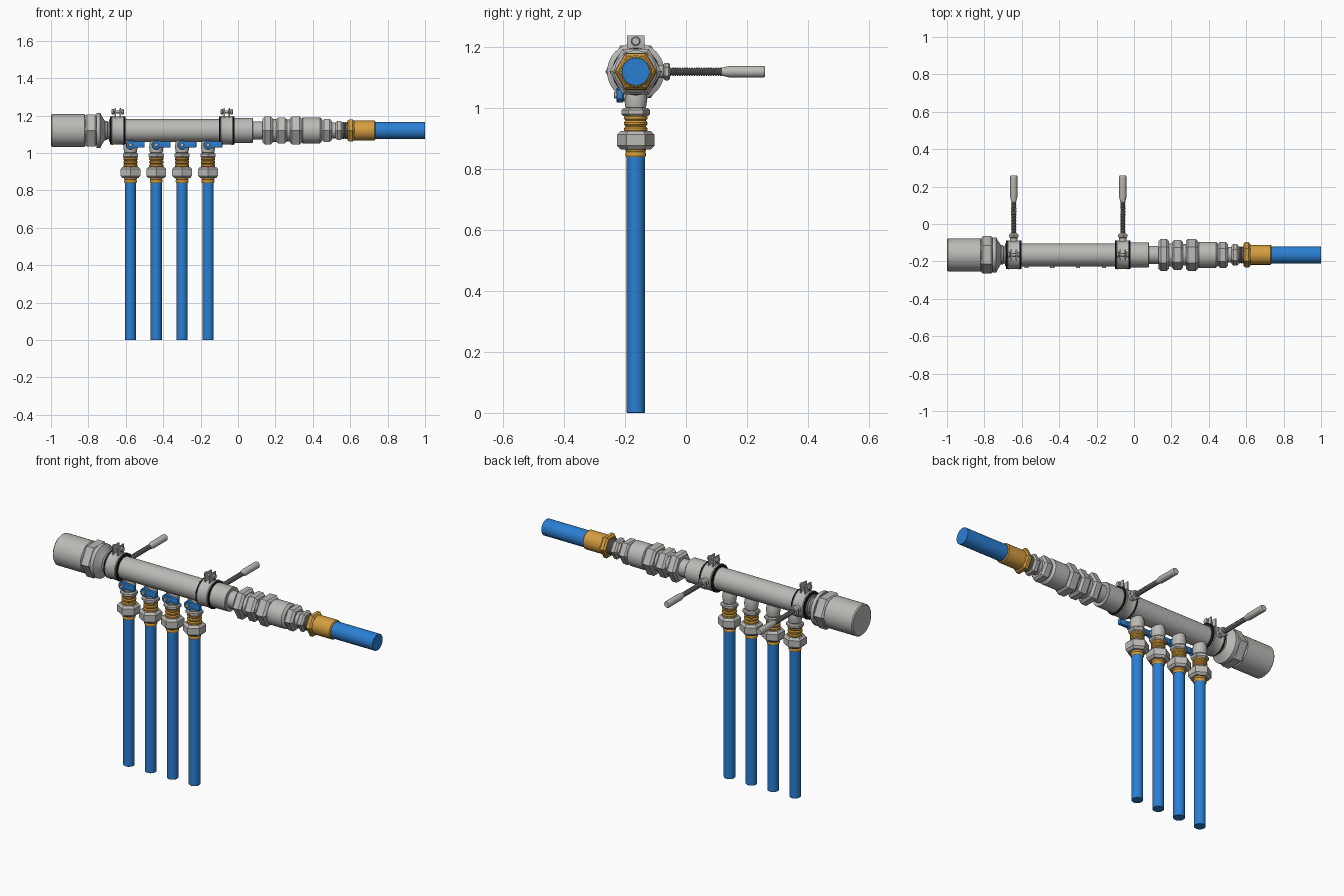
import bpy, bmesh, math
from mathutils import Vector

if "Cube" in bpy.data.objects:
    bpy.data.objects.remove(bpy.data.objects["Cube"])

AY, AZ = -0.165, 1.12            # manifold centreline


def material(name, rgb):
    m = bpy.data.materials.new(name)
    m.diffuse_color = (*rgb, 1)
    m.use_nodes = True
    m.node_tree.nodes["Principled BSDF"].inputs["Base Color"].default_value = m.diffuse_color
    return m


STEEL = material("light_grey_steel", (0.50, 0.49, 0.465))
BLUE = material("blue_plastic", (0.024, 0.212, 0.65))
BRASS = material("brass", (0.66, 0.34, 0.05))
BLACK = material("black_rubber", (0.012, 0.014, 0.018))
THREAD = material("dark_thread_steel", (0.25, 0.25, 0.24))

# axis direction plus the two radial directions
X, Y, Z = Vector((1, 0, 0)), Vector((0, 1, 0)), Vector((0, 0, 1))
FRAMES = {"x": (X, Y, Z), "y": (Y, Z, X), "z": (Z, Y, X)}


def finish(bm, name, mat):
    bmesh.ops.recalc_face_normals(bm, faces=bm.faces)
    me = bpy.data.meshes.new(name)
    bm.to_mesh(me)
    bm.free()
    me.materials.append(mat)
    ob = bpy.data.objects.new(name, me)
    bpy.context.collection.objects.link(ob)
    bpy.ops.object.select_all(action="DESELECT")
    ob.select_set(True)
    bpy.context.view_layer.objects.active = ob
    bpy.ops.object.shade_smooth_by_angle(angle=math.radians(30))
    return ob


def turned(name, profile, axis, origin, mat, sides=40):
    """Sweep (distance, radius) points round an axis, with capped ends."""
    d, u, v = FRAMES[axis]
    bm = bmesh.new()
    rings = []
    for t, r in profile:
        rings.append([bm.verts.new(Vector(origin) + d * t
                      + u * (r * math.cos(2 * math.pi * i / sides))
                      + v * (r * math.sin(2 * math.pi * i / sides)))
                      for i in range(sides)])
    for a, b in zip(rings, rings[1:]):
        for i in range(sides):
            j = (i + 1) % sides
            bm.faces.new((a[i], a[j], b[j], b[i]))
    bm.faces.new(rings[0])
    bm.faces.new(rings[-1])
    return finish(bm, name, mat)


def rod(name, a, b, r, axis, origin, mat, c=0.003, sides=40):
    return turned(name, [(a, r - c), (a + c, r), (b - c, r), (b, r - c)],
                  axis, origin, mat, sides)


def hexnut(name, a, b, r, axis, origin, mat):
    return rod(name, a, b, r, axis, origin, mat, min(0.012, (b - a) / 4), 6)


def ribbed(name, a, b, r, depth, n, axis, origin, mat, sides=24):
    s = (b - a) / n
    pts = []
    for i in range(n):
        t = a + i * s
        pts += [(t, r - depth), (t + s * 0.3, r), (t + s * 0.7, r)]
    return turned(name, pts + [(b, r - depth)], axis, origin, mat, sides)


def box(name, centre, size, mat, bevel=0.003):
    bm = bmesh.new()
    bmesh.ops.create_cube(bm, size=1)
    for v in bm.verts:
        v.co = Vector(centre) + Vector([c * s for c, s in zip(v.co, size)])
    bmesh.ops.bevel(bm, geom=bm.edges[:], offset=bevel, segments=2,
                    affect="EDGES", profile=0.5)
    return finish(bm, name, mat)


# Horizontal run, left to right
O = (0, AY, AZ)
rod("end_cap", -1.0, -0.815, 0.088, "x", O, STEEL, 0.006)
hexnut("end_cap_hex", -0.82, -0.752, 0.1, "x", O, STEEL)
turned("end_flange", [(-0.757, 0.094), (-0.737, 0.094), (-0.727, 0.075),
                      (-0.712, 0.052)], "x", O, STEEL)
ribbed("end_neck", -0.715, -0.675, 0.052, 0.008, 2, "x", O, STEEL, 40)
rod("manifold_tube", -0.69, 0.0, 0.061, "x", O, STEEL)
rod("outlet_collar", -0.03, 0.08, 0.067, "x", O, STEEL)
rod("outlet_neck", 0.07, 0.14, 0.048, "x", O, STEEL)
hexnut("union_hex_a", 0.132, 0.187, 0.086, "x", O, STEEL)
rod("union_spacer_a", 0.18, 0.21, 0.062, "x", O, STEEL)
hexnut("union_hex_b", 0.203, 0.262, 0.080, "x", O, STEEL)
rod("union_spacer_b", 0.255, 0.285, 0.058, "x", O, STEEL)
hexnut("union_hex_c", 0.277, 0.342, 0.086, "x", O, STEEL)
rod("union_barrel", 0.335, 0.45, 0.07, "x", O, STEEL, 0.012)
hexnut("reducer_hex", 0.448, 0.502, 0.07, "x", O, STEEL)
rod("reducer_neck", 0.495, 0.6, 0.042, "x", O, STEEL)
hexnut("reducer_small_hex", 0.522, 0.56, 0.058, "x", O, STEEL)
ribbed("reducer_thread", 0.56, 0.588, 0.046, 0.005, 3, "x", O, THREAD)
hexnut("brass_hex", 0.585, 0.622, 0.068, "x", O, BRASS)
rod("brass_sleeve", 0.615, 0.735, 0.053, "x", O, BRASS, 0.005)
rod("supply_pipe", 0.72, 1.0, 0.046, "x", O, BLUE, 0.001)

# Pipe clamps with top ears and rear hanger rods
for cx in (-0.643, -0.06):
    C = (cx, AY, AZ)
    turned("clamp_band", [(-0.035, 0.068), (-0.035, 0.074), (-0.03, 0.078),
                          (-0.02, 0.075), (0.02, 0.075), (0.03, 0.078),
                          (0.035, 0.074), (0.035, 0.068)], "x", C, STEEL)
    for s in (-1, 1):
        rod("rubber_liner", s * 0.038 - 0.004, s * 0.038 + 0.004, 0.076,
            "x", C, BLACK, 0.001)
        box("clamp_ear", (cx + s * 0.014, AY, AZ + 0.092),
            (0.008, 0.058, 0.054), STEEL, 0.002)
        rod("clamp_bolt_head", s * 0.026 - 0.007, s * 0.026 + 0.007, 0.015,
            "x", (cx, AY, AZ + 0.1), STEEL, 0.003, 16)
    rod("clamp_bolt", -0.026, 0.026, 0.008, "x", (cx, AY, AZ + 0.1), STEEL,
        0.001, 16)
    H = (cx, 0, AZ)
    rod("hanger_boss", -0.1, -0.072, 0.02, "y", H, STEEL)
    hexnut("hanger_nut", -0.074, -0.052, 0.029, "y", H, STEEL)
    ribbed("hanger_thread", -0.055, 0.118, 0.0135, 0.003, 22, "y", H, THREAD, 16)
    turned("hanger_grip", [(0.11, 0.011), (0.118, 0.013), (0.142, 0.019),
                           (0.255, 0.019), (0.26, 0.016)], "y", H, STEEL, 24)

# Four drop outlets, each with valve, compression fitting and pipe
for px in (-0.575, -0.437, -0.299, -0.16):
    P = (px, AY, 0)
    rod("drop_pipe", 0, 0.86, 0.03, "z", P, BLUE, 0.001, 32)
    ribbed("brass_tail", 0.84, 0.872, 0.034, 0.003, 2, "z", P, BRASS)
    hexnut("compression_nut", 0.865, 0.926, 0.061, "z", P, STEEL)
    ribbed("brass_ribs", 0.922, 0.978, 0.038, 0.005, 3, "z", P, BRASS, 32)
    hexnut("valve_hex", 0.974, 1.0, 0.047, "z", P, STEEL)
    turned("valve_body", [(0.995, 0.026), (1.003, 0.034), (1.03, 0.038),
                          (1.05, 0.036), (1.075, 0.03)], "z", P, STEEL, 32)
    V = (px, 0, 1.043)
    rod("valve_stem", -0.222, AY, 0.02, "y", V, STEEL, 0.002, 24)
    # blue quarter-turn handle
    rod("handle_hub", -0.228, -0.205, 0.025, "y", V, BLUE, 0.003, 24)
    box("handle_lever", (px + 0.04, -0.218, 1.045), (0.072, 0.02, 0.032), BLUE)
    rod("handle_screw", -0.236, -0.225, 0.011, "y", V, STEEL, 0.002, 16)
